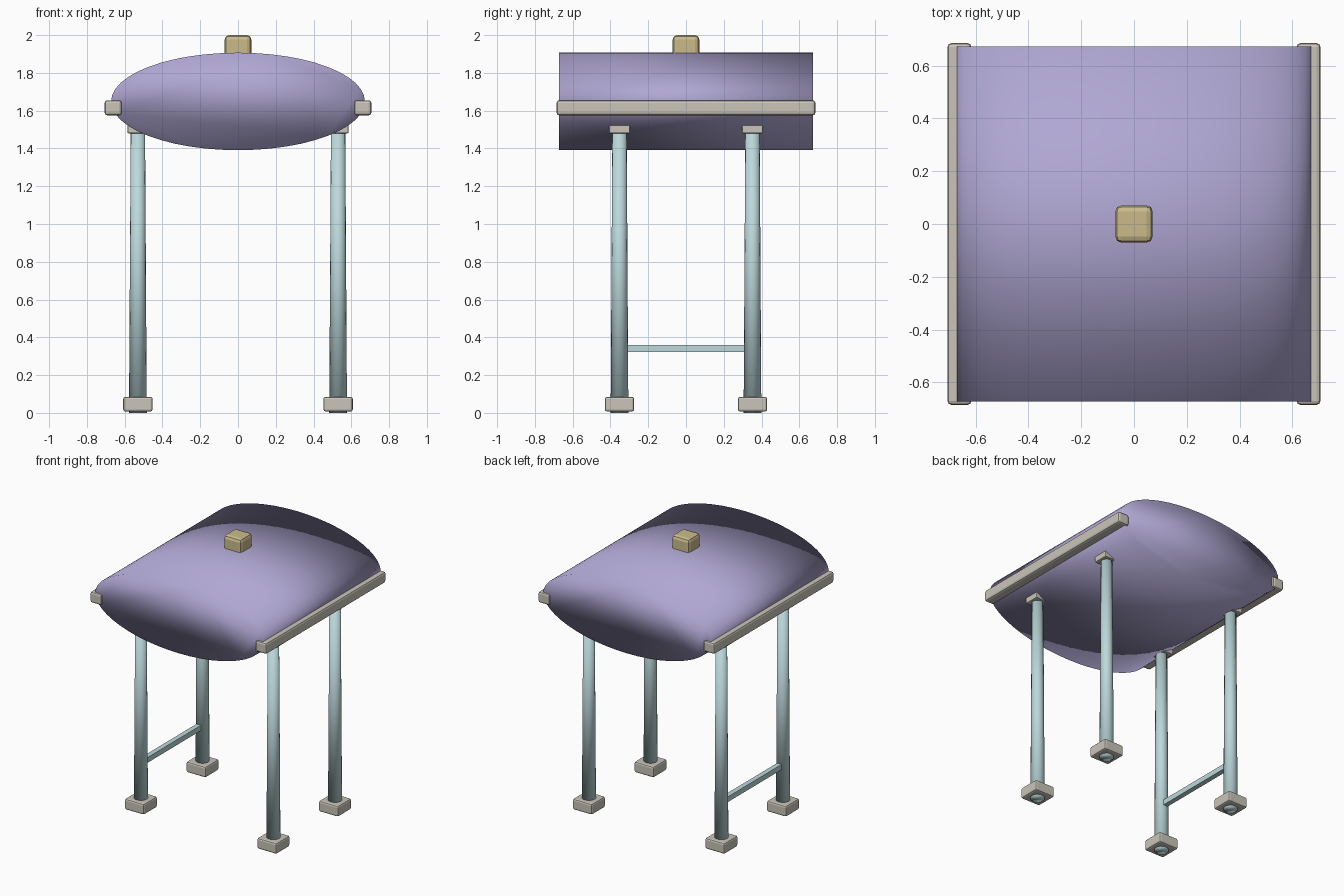
import bpy

cube = bpy.data.objects.get("Cube")
if cube:
    bpy.data.objects.remove(cube, do_unlink=True)


def material(name, color):
    mat = bpy.data.materials.new(name)
    mat.use_nodes = True
    rgba = (*color, 1)
    mat.diffuse_color = rgba
    mat.node_tree.nodes["Principled BSDF"].inputs["Base Color"].default_value = rgba
    return mat


lavender = material("lavender", (0.43, 0.385, 0.65))
pale_blue = material("pale blue", (0.51, 0.69, 0.71))
warm_grey = material("warm grey", (0.59, 0.56, 0.49))
brass = material("brass", (0.60, 0.50, 0.26))


def finish(name, mat):
    obj = bpy.context.object
    obj.name = name
    obj.data.materials.append(mat)
    return obj


def box(name, center, size, mat, bevel=0.0, segments=2):
    bpy.ops.mesh.primitive_cube_add(size=1, location=center)
    obj = finish(name, mat)
    obj.scale = size
    bpy.ops.object.transform_apply(location=False, rotation=False, scale=True)
    if bevel:
        mod = obj.modifiers.new("rounded edges", "BEVEL")
        mod.width = bevel
        mod.segments = segments
    return obj


# Elliptical drum lying front to back, softly shaded over its end caps
bpy.ops.mesh.primitive_cylinder_add(vertices=48, radius=1, depth=1.344,
                                    location=(0, 0, 1.649),
                                    rotation=(1.5708, 0, 0))
body = finish("body", lavender)
body.scale = (0.672, 0.258, 1)
bpy.ops.object.transform_apply(location=False, rotation=True, scale=True)
bpy.ops.object.shade_smooth()

# Knob on top
box("top_knob", (0, 0, 1.94), (0.142, 0.142, 0.12), brass, 0.024)

LEG_X, LEG_Y = 0.53, 0.352
for side, sx in (("left", 1), ("right", -1)):
    # Long side rail
    box(f"{side}_rail", (sx * 0.661, 0, 1.615), (0.09, 1.37, 0.08), warm_grey, 0.014)

    for end, sy in (("front", -1), ("back", 1)):
        x, y = sx * LEG_X, sy * LEG_Y
        # Tapered leg with a foot block and a mounting cap
        bpy.ops.mesh.primitive_cone_add(vertices=16, radius1=0.047, radius2=0.038,
                                        depth=1.5, location=(x, y, 0.75))
        finish(f"{end}_{side}_leg", pale_blue)
        bpy.ops.object.shade_smooth()
        box(f"{end}_{side}_foot", (x, y, 0.046), (0.156, 0.156, 0.078), warm_grey, 0.012)
        box(f"{end}_{side}_cap", (x, y, 1.502), (0.11, 0.11, 0.044), warm_grey, 0.006)

# Single stretcher between the legs on one side
box("right_stretcher", (-LEG_X, 0, 0.341), (0.036, 2 * LEG_Y, 0.038), pale_blue)
